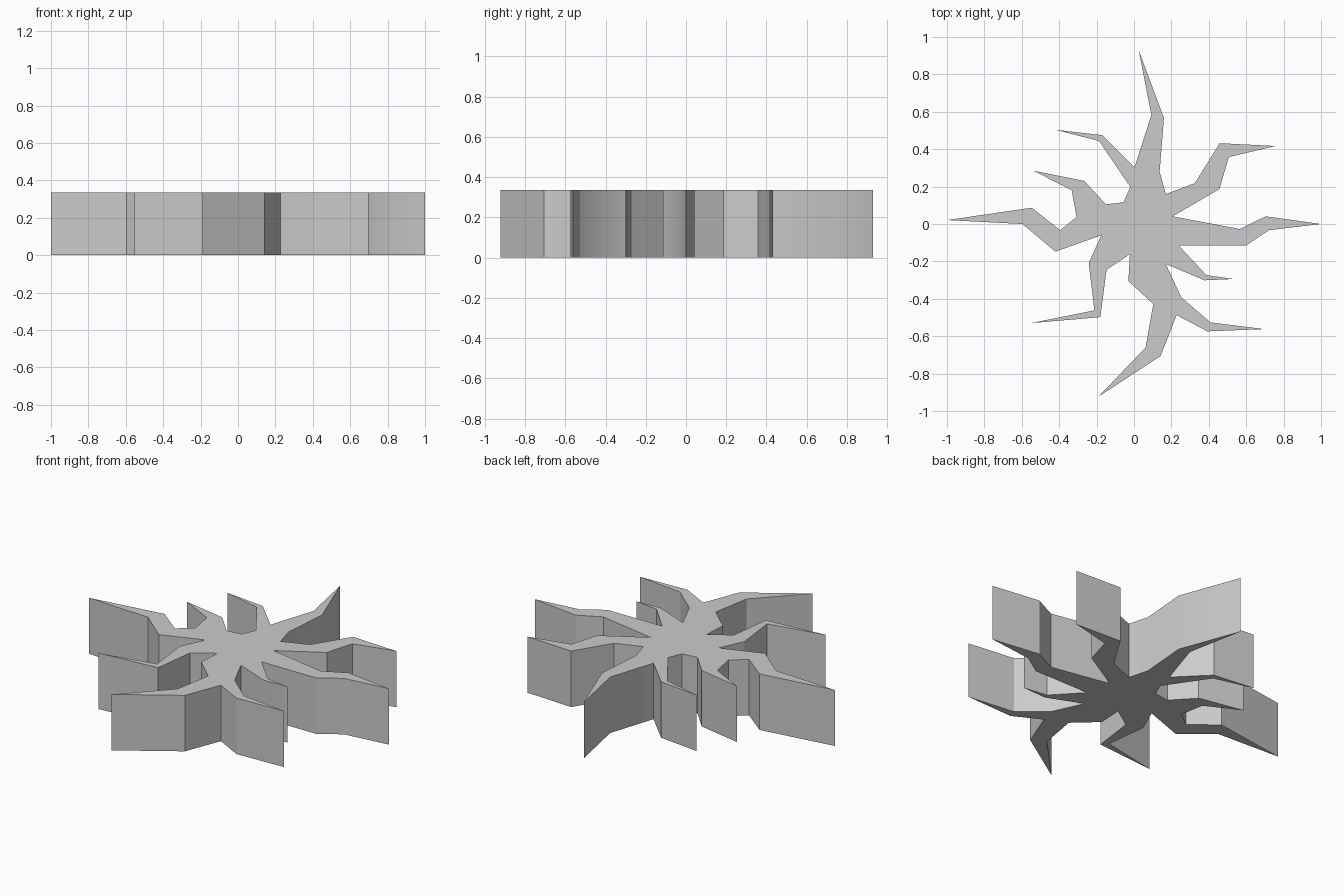
import bpy
import bmesh
from math import radians

HEIGHT = 0.335

# Crooked rays, counter-clockwise: each runs from its root to its tip and back
RAYS = {
    "top":         [(0.17, 0.16), (0.137, 0.28), (0.16, 0.567), (0.025, 0.93), (0.093, 0.583), (0.003, 0.303)],
    "upper_left":  [(-0.168, 0.475), (-0.423, 0.504), (-0.187, 0.444), (-0.02, 0.198), (-0.056, 0.116)],
    "mid_left":    [(-0.15, 0.105), (-0.265, 0.23), (-0.535, 0.284), (-0.333, 0.18), (-0.307, 0.037)],
    "left":        [(-0.395, -0.033), (-0.547, 0.087), (-1.0, 0.021), (-0.596, 0.0), (-0.42, -0.148)],
    "lower_left":  [(-0.175, -0.06), (-0.242, -0.208), (-0.212, -0.462), (-0.553, -0.53), (-0.18, -0.498), (-0.147, -0.245)],
    "bottom":      [(-0.022, -0.162), (-0.03, -0.305), (0.103, -0.428), (0.062, -0.66), (-0.19, -0.923), (0.142, -0.706)],
    "lower_right": [(0.228, -0.487), (0.392, -0.574), (0.698, -0.562), (0.408, -0.526), (0.253, -0.392)],
    "short_right": [(0.17, -0.214), (0.378, -0.301), (0.533, -0.294), (0.387, -0.273)],
    "right":       [(0.238, -0.114), (0.6, -0.114), (0.722, -0.033), (1.0, 0.0), (0.704, 0.041), (0.565, -0.027)],
    "upper_right": [(0.207, 0.041), (0.457, 0.187), (0.507, 0.358), (0.757, 0.417), (0.458, 0.432), (0.325, 0.218)],
}

# Flat outline, extruded straight up
bm = bmesh.new()
outline = [bm.verts.new((x, y, 0)) for ray in RAYS.values() for x, y in ray]
base = bm.faces.new(outline)
top = bmesh.ops.extrude_face_region(bm, geom=[base], use_keep_orig=True)
raised = [g for g in top["geom"] if isinstance(g, bmesh.types.BMVert)]
bmesh.ops.translate(bm, verts=raised, vec=(0, 0, HEIGHT))
bmesh.ops.recalc_face_normals(bm, faces=bm.faces)

mesh = bpy.data.meshes.new("splat_slab")
bm.to_mesh(mesh)
bm.free()
slab = bpy.data.objects.new("splat_slab", mesh)
bpy.context.collection.objects.link(slab)

# Shallow bends in the walls blend, corners stay sharp
bpy.context.view_layer.objects.active = slab
slab.select_set(True)
bpy.ops.object.shade_smooth_by_angle(angle=radians(30))
